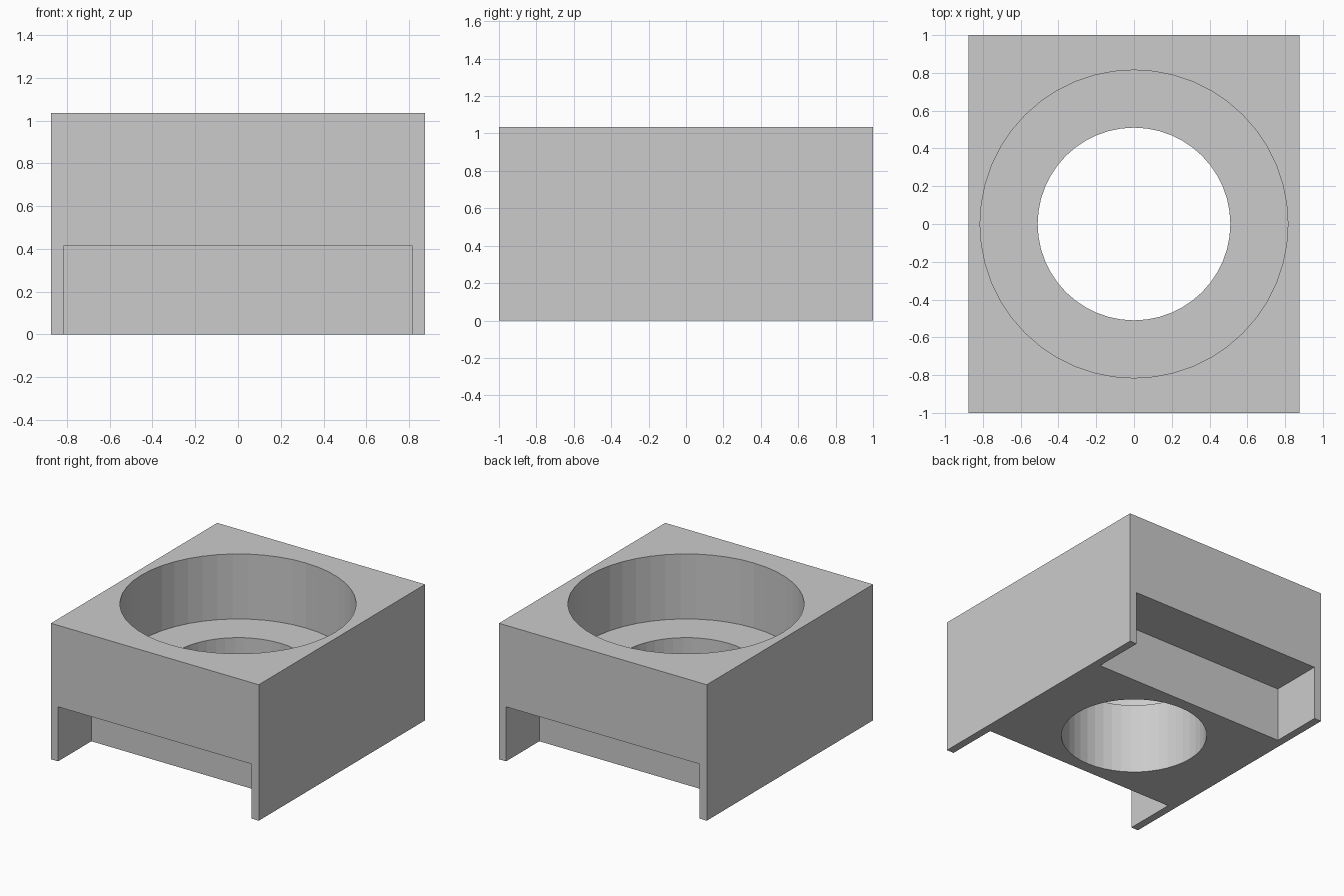
import bpy

W, D, H = 1.75, 2.0, 1.035       # block size
LEDGE, NOTCH_H, NOTCH_D = 0.54, 0.415, 0.4
SIDES = 48

cube = bpy.data.objects.get("Cube")
if cube:
    bpy.data.objects.remove(cube, do_unlink=True)

grey = bpy.data.materials.new("light grey")
grey.use_nodes = True
colour = (0.6, 0.6, 0.6, 1)
grey.diffuse_color = colour
grey.node_tree.nodes["Principled BSDF"].inputs["Base Color"].default_value = colour


def box(name, size, centre):
    bpy.ops.mesh.primitive_cube_add(size=1, location=centre)
    obj = bpy.context.object
    obj.name = name
    obj.scale = size
    bpy.ops.object.transform_apply(location=True, rotation=False, scale=True)
    return obj


def bore(name, radius, bottom, top):
    bpy.ops.mesh.primitive_cylinder_add(vertices=SIDES, radius=radius, depth=top - bottom,
                                        location=(0, 0, (top + bottom) / 2))
    bpy.context.object.name = name
    return bpy.context.object


# Main block
block = box("holder_block", (W, D, H), (0, 0, H / 2))
block.data.materials.append(grey)

# Stepped round opening, and a slot under the front and back edges
cutters = [bore("wide_bore_cutter", 0.815, LEDGE, H + 0.2),
           bore("narrow_bore_cutter", 0.51, -0.2, H)]
for side, y in (("front", -1), ("back", 1)):
    cutters.append(box(side + "_slot_cutter", (1.63, 2 * NOTCH_D, 2 * NOTCH_H), (0, y, 0)))

for cutter in cutters:
    cut = block.modifiers.new(cutter.name, 'BOOLEAN')
    cut.operation = 'DIFFERENCE'
    cut.solver = 'EXACT'
    cut.object = cutter
    bpy.ops.object.select_all(action='DESELECT')
    block.select_set(True)
    bpy.context.view_layer.objects.active = block
    bpy.ops.object.modifier_apply(modifier=cut.name)
    bpy.data.objects.remove(cutter, do_unlink=True)
